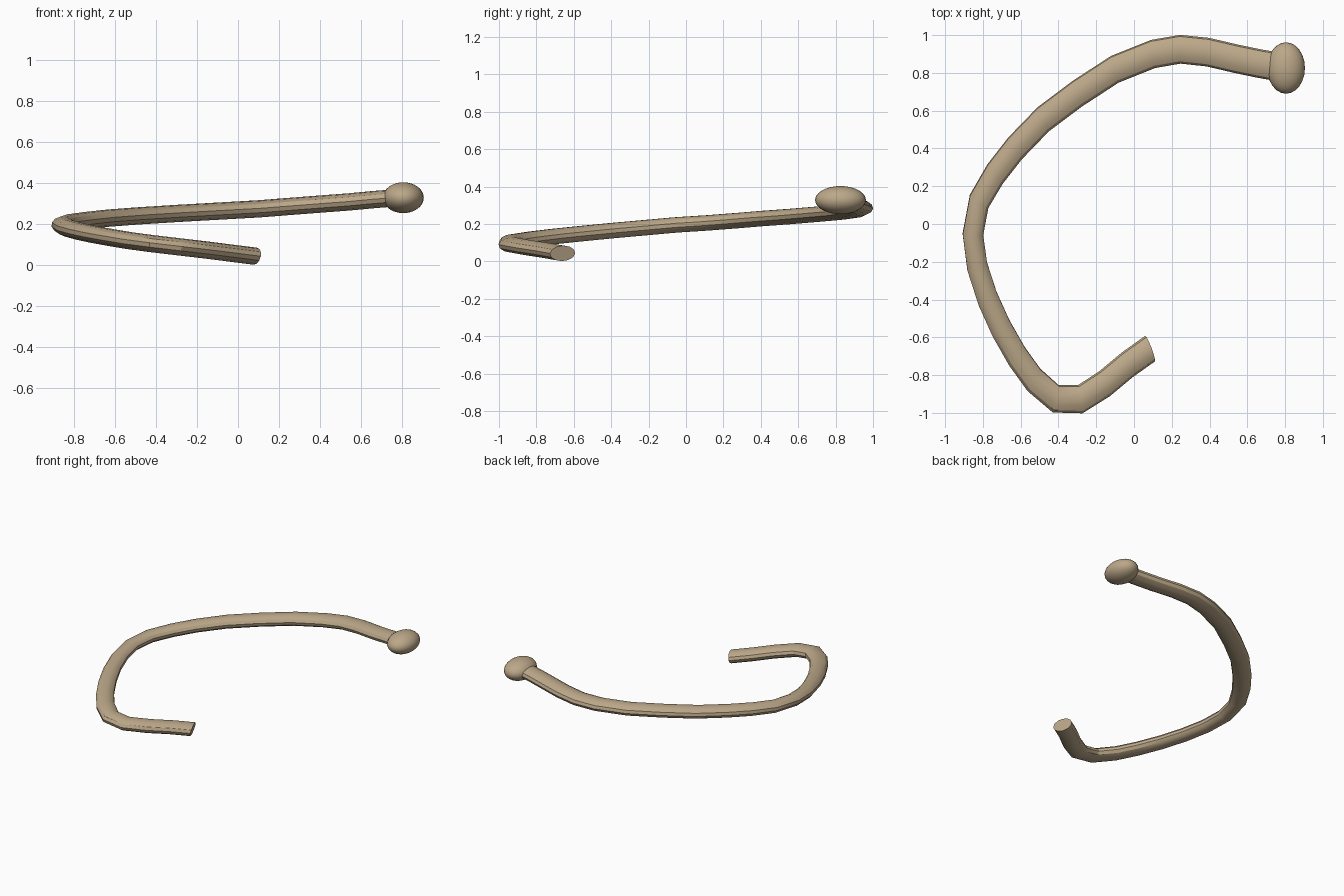
import bpy
from mathutils import Vector

if "Cube" in bpy.data.objects:
    bpy.data.objects.remove(bpy.data.objects["Cube"])

# Round tube and ball, stretched together by one non-uniform scale
SCALE = Vector((1.0, 1.36, 0.75))

mat = bpy.data.materials.new("tan")
mat.diffuse_color = (0.50, 0.39, 0.25, 1)
mat.use_nodes = True
mat.node_tree.nodes["Principled BSDF"].inputs["Base Color"].default_value = mat.diffuse_color

# Plan path of the hook, from free end to ball
path = [(0.085, -0.66), (-0.035, -0.745), (-0.155, -0.845), (-0.285, -0.928),
        (-0.415, -0.925), (-0.53, -0.825), (-0.62, -0.70), (-0.705, -0.55),
        (-0.775, -0.395), (-0.83, -0.225), (-0.853, -0.055), (-0.82, 0.12),
        (-0.735, 0.265), (-0.63, 0.40), (-0.48, 0.555), (-0.30, 0.69),
        (-0.10, 0.82), (0.10, 0.90), (0.245, 0.925), (0.39, 0.91),
        (0.54, 0.875), (0.66, 0.85), (0.80, 0.825)]


def height(i):
    # steady climb, slightly steeper on the lower half
    return 0.043 + 0.0152 * i if i <= 10 else 0.195 + 0.01125 * (i - 10)


# Hooked tube
cu = bpy.data.curves.new("hook_tube", 'CURVE')
cu.dimensions = '3D'
cu.bevel_depth = 0.056
cu.bevel_resolution = 4
cu.use_fill_caps = True
sp = cu.splines.new('POLY')
sp.points.add(len(path) - 1)
for i, (x, y) in enumerate(path):
    sp.points[i].co = (x / SCALE.x, y / SCALE.y, height(i) / SCALE.z, 1)
tube = bpy.data.objects.new("hook_tube", cu)
bpy.context.collection.objects.link(tube)
tube.scale = SCALE
bpy.context.view_layer.objects.active = tube
tube.select_set(True)
bpy.ops.object.convert(target='MESH')
tube = bpy.context.object
bpy.ops.object.transform_apply(location=False, rotation=False, scale=True)
bpy.ops.object.shade_smooth_by_angle()
tube.data.materials.clear()
tube.data.materials.append(mat)

# End ball
bpy.ops.mesh.primitive_uv_sphere_add(segments=24, ring_count=16, radius=0.1,
                                     location=(0.805, 0.826, 0.328))
ball = bpy.context.object
ball.name = "end_ball"
ball.scale = SCALE
bpy.ops.object.transform_apply(location=False, rotation=False, scale=True)
bpy.ops.object.shade_smooth_by_angle()
ball.data.materials.append(mat)
